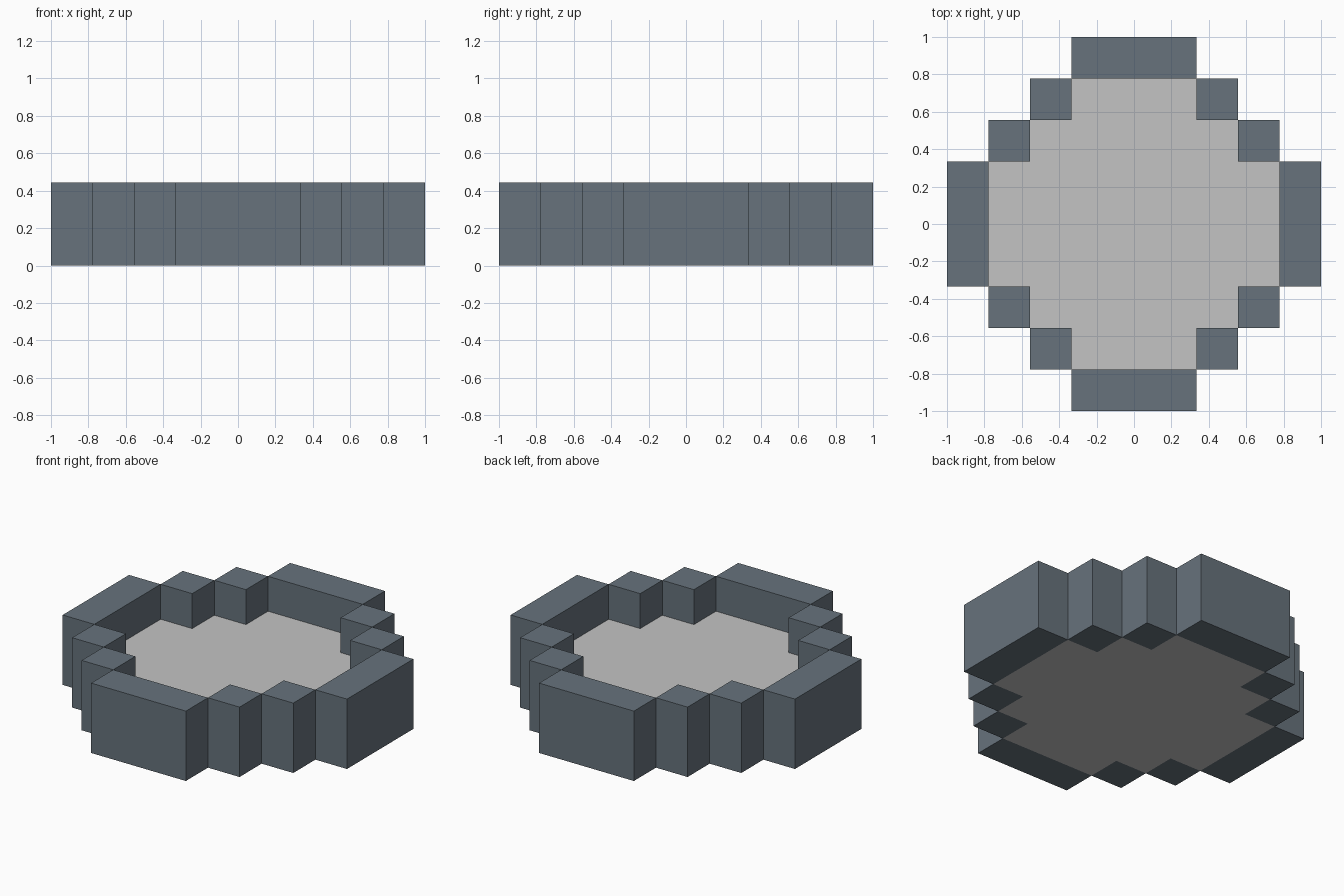
import bpy
import bmesh

if "Cube" in bpy.data.objects:
    bpy.data.objects.remove(bpy.data.objects["Cube"], do_unlink=True)

U = 2 / 9  # one block


def make_material(name, color):
    mat = bpy.data.materials.new(name)
    mat.use_nodes = True
    mat.diffuse_color = color
    mat.node_tree.nodes["Principled BSDF"].inputs["Base Color"].default_value = color
    return mat


def make_object(name, bm, mat):
    mesh = bpy.data.meshes.new(name)
    bm.to_mesh(mesh)
    bm.free()
    mesh.materials.append(mat)
    obj = bpy.data.objects.new(name, mesh)
    bpy.context.collection.objects.link(obj)
    return obj


def block(name, center, size, mat):
    """Box on the ground; centre and size are in blocks."""
    bm = bmesh.new()
    bmesh.ops.create_cube(bm, size=1)
    bmesh.ops.scale(bm, vec=[s * U for s in size], verts=bm.verts)
    bmesh.ops.translate(bm, vec=(center[0] * U, center[1] * U, size[2] * U / 2), verts=bm.verts)
    return make_object(name, bm, mat)


stone = make_material("slate_grey", (0.135, 0.17, 0.202, 1))
pale = make_material("pale_grey", (0.55, 0.55, 0.55, 1))

# Long straight walls
for name, s in (("front", -1), ("back", 1)):
    block(name + "_wall", (0, 4 * s), (3, 1, 2), stone)
for name, s in (("right", -1), ("left", 1)):
    block(name + "_wall", (4 * s, 0), (1, 3, 2), stone)

# Stepped corner blocks
for side, sx in (("right", -1), ("left", 1)):
    for end, sy in (("front", -1), ("back", 1)):
        block(f"{end}_{side}_inner_step", (2 * sx, 3 * sy), (1, 1, 2), stone)
        block(f"{end}_{side}_outer_step", (3 * sx, 2 * sy), (1, 1, 2), stone)

# Floor slab: stepped outline, one block thick
quarter = [(3.5, 1.5), (2.5, 1.5), (2.5, 2.5), (1.5, 2.5), (1.5, 3.5)]
outline = []
for sx, sy in ((1, 1), (-1, 1), (-1, -1), (1, -1)):
    pts = quarter if sx * sy > 0 else quarter[::-1]
    outline += [(x * sx, y * sy) for x, y in pts]
bm = bmesh.new()
base = bm.faces.new([bm.verts.new((x * U, y * U, 0)) for x, y in outline])
top = bmesh.ops.extrude_face_region(bm, geom=[base], use_keep_orig=True)
bmesh.ops.translate(bm, vec=(0, 0, U),
                    verts=[v for v in top["geom"] if isinstance(v, bmesh.types.BMVert)])
bmesh.ops.recalc_face_normals(bm, faces=bm.faces)
make_object("floor", bm, pale)
